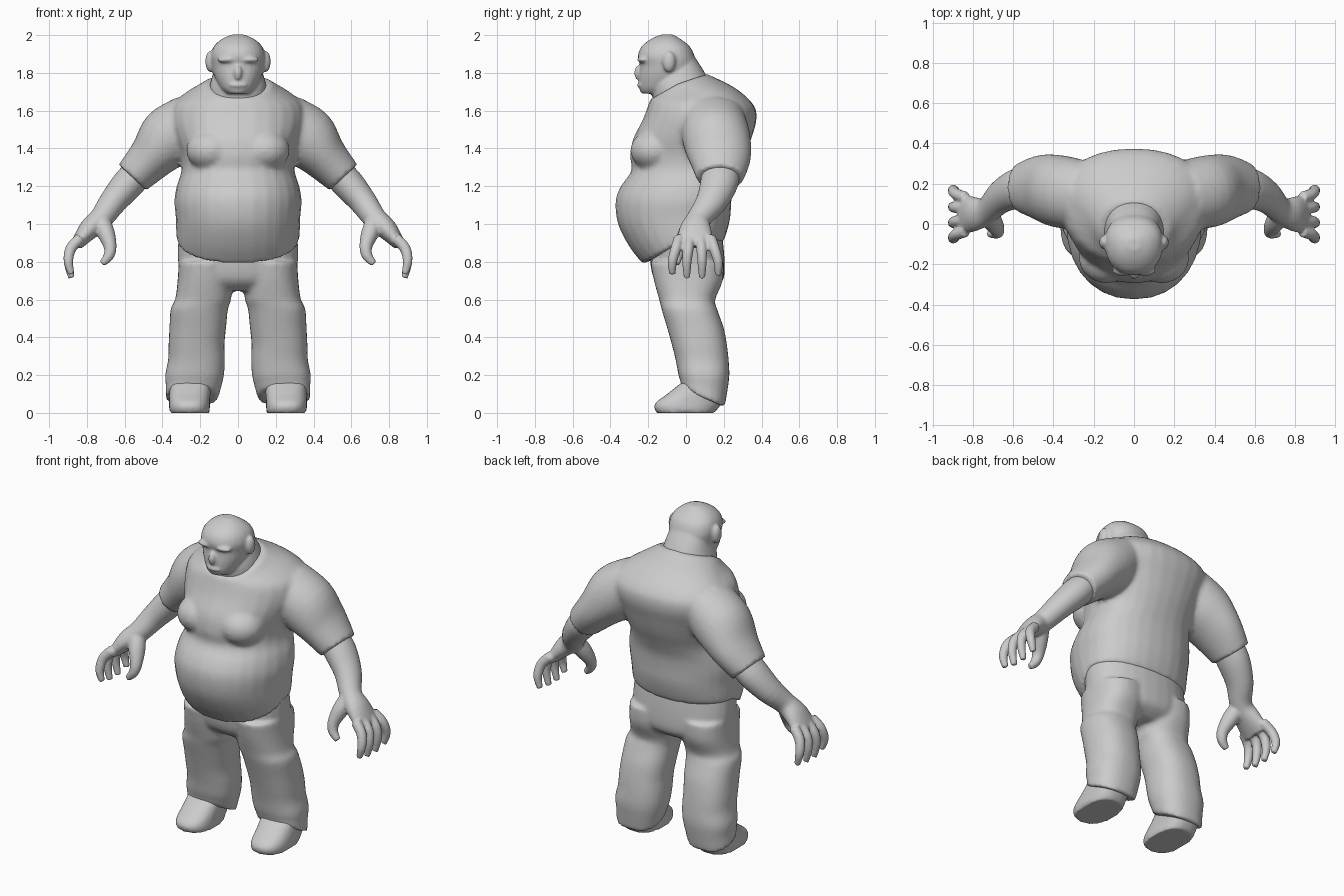
import bpy, bmesh, math
from mathutils import Vector, Matrix

grey = bpy.data.materials.new("plain_grey")
grey.diffuse_color = (0.6, 0.6, 0.6, 1)
SIDES = 28


def spline(rows, steps=4):
    """Catmull-Rom interpolation of any list of equal-length rows."""
    out = []
    for i in range(len(rows) - 1):
        p0, p1 = rows[max(i - 1, 0)], rows[i]
        p2, p3 = rows[i + 1], rows[min(i + 2, len(rows) - 1)]
        for k in range(steps):
            t = k / steps
            out.append([0.5 * (2 * b + (c - a) * t + (2 * a - 5 * b + 4 * c - d) * t * t
                               + (3 * b - a - 3 * c + d) * t ** 3)
                        for a, b, c, d in zip(p0, p1, p2, p3)])
    return out + [list(rows[-1])]


def skin(bm, rings):
    """Join rings of points into a closed solid."""
    vs = [[bm.verts.new(p) for p in r] for r in rings]
    n = len(vs[0])
    for a, b in zip(vs, vs[1:]):
        for i in range(n):
            j = (i + 1) % n
            bm.faces.new((a[i], a[j], b[j], b[i]))
    for r in (vs[0], vs[-1]):
        c = bm.verts.new(sum((v.co for v in r), Vector()) / n)
        for i in range(n):
            bm.faces.new((r[i], r[(i + 1) % n], c))


def stack(bm, rows, power=0.92, side=1):
    """Level rings: z, x centre, half width, front y, widest y, back y, front lift, back lift."""
    rings = []
    for z, xc, hw, yf, ym, yb, lf, lb in spline(rows):
        ring = []
        for i in range(SIDES):
            t = 2 * math.pi * i / SIDES
            c, s = (math.copysign(abs(f) ** power, f) for f in (math.cos(t), math.sin(t)))
            y = ym + s * (yb - ym if s > 0 else ym - yf)
            ring.append((side * (xc + hw * c), y, z + abs(s) * (lb if s > 0 else lf)))
        rings.append(ring)
    skin(bm, rings)


def tube(bm, rows, side=1):
    """Limb along a path: x, y, z, radius, depth radius (towards y)."""
    rows = spline(rows)
    pts = [Vector(r[:3]) for r in rows]
    rings = []
    for i, r in enumerate(rows):
        d = (pts[min(i + 1, len(pts) - 1)] - pts[max(i - 1, 0)]).normalized()
        v = (Vector((0, 1, 0)) - d * d.y).normalized()
        u = d.cross(v)
        ring = []
        for k in range(SIDES):
            t = 2 * math.pi * k / SIDES
            p = pts[i] + u * r[3] * math.cos(t) + v * r[4] * math.sin(t)
            ring.append((side * p.x, p.y, p.z))
        rings.append(ring)
    skin(bm, rings)


def ball(bm, centre, radii):
    m = Matrix.Translation(centre) @ Matrix.Diagonal((*radii, 1))
    bmesh.ops.create_uvsphere(bm, u_segments=20, v_segments=12, radius=1, matrix=m)


def finish(bm, name, voxel, smooth):
    """Fuse the overlapping solids into one soft surface."""
    bmesh.ops.recalc_face_normals(bm, faces=bm.faces)
    me = bpy.data.meshes.new(name)
    bm.to_mesh(me)
    bm.free()
    me.materials.append(grey)
    ob = bpy.data.objects.new(name, me)
    bpy.context.collection.objects.link(ob)
    r = ob.modifiers.new("fuse", 'REMESH')
    r.mode, r.voxel_size, r.use_smooth_shade = 'VOXEL', voxel, True
    s = ob.modifiers.new("soften", 'SMOOTH')
    s.factor, s.iterations = 0.5, smooth


# Shirt: barrel torso, chest, sleeves
bm = bmesh.new()
stack(bm, [
    (0.92, 0, 0.325, -0.23, 0, 0.20, -0.13, -0.01),
    (0.97, 0, 0.328, -0.30, 0, 0.22, -0.09, 0),
    (1.04, 0, 0.330, -0.36, 0, 0.235, -0.04, 0),
    (1.12, 0, 0.337, -0.373, 0.01, 0.24, 0, 0),
    (1.20, 0, 0.325, -0.345, 0.03, 0.25, 0, 0),
    (1.28, 0, 0.300, -0.29, 0.05, 0.28, 0, 0),
    (1.36, 0, 0.305, -0.295, 0.08, 0.315, 0, 0),
    (1.45, 0, 0.335, -0.28, 0.10, 0.345, 0, 0),
    (1.55, 0, 0.365, -0.23, 0.13, 0.373, 0, 0),
    (1.63, 0, 0.35, -0.20, 0.13, 0.358, 0, 0),
    (1.70, 0, 0.27, -0.19, 0.09, 0.26, -0.04, 0.02),
    (1.745, 0, 0.175, -0.18, -0.04, 0.11, -0.08, 0.05)])
for s in (1, -1):
    ball(bm, (s * 0.14, -0.165, 1.39), (0.135, 0.13, 0.11))
    tube(bm, [(0.24, 0.14, 1.56, 0.14, 0.17), (0.36, 0.16, 1.46, 0.165, 0.18),
              (0.46, 0.18, 1.35, 0.125, 0.165), (0.56, 0.18, 1.245, 0.10, 0.125)], s)
finish(bm, "shirt", 0.014, 4)

# Trousers: hips and two baggy legs
bm = bmesh.new()
stack(bm, [
    (0.645, 0, 0.20, -0.10, 0.02, 0.12, 0, 0),
    (0.70, 0, 0.29, -0.165, 0.02, 0.195, 0, 0),
    (0.80, 0, 0.318, -0.19, 0.02, 0.205, 0, 0),
    (0.96, 0, 0.315, -0.20, 0, 0.19, 0, 0)])
for s in (1, -1):
    stack(bm, [
        (0.08, 0.245, 0.14, -0.025, 0.09, 0.205, 0.06, -0.05),
        (0.14, 0.235, 0.147, -0.03, 0.09, 0.22, 0.03, -0.02),
        (0.20, 0.23, 0.156, -0.04, 0.09, 0.23, 0, 0),
        (0.28, 0.22, 0.15, -0.055, 0.08, 0.226, 0, 0),
        (0.36, 0.22, 0.148, -0.075, 0.07, 0.217, 0, 0),
        (0.45, 0.213, 0.15, -0.10, 0.05, 0.20, 0, 0),
        (0.55, 0.205, 0.152, -0.13, 0.02, 0.165, 0, 0),
        (0.60, 0.185, 0.148, -0.142, 0.01, 0.155, 0, 0),
        (0.70, 0.175, 0.145, -0.17, 0.02, 0.195, 0, 0),
        (0.80, 0.17, 0.145, -0.19, 0.02, 0.20, 0, 0)], 0.85, s)
finish(bm, "trousers", 0.014, 4)

# Shoes
for s, label in ((1, "left_shoe"), (-1, "right_shoe")):
    bm = bmesh.new()
    stack(bm, [
        (0.0, 0.255, 0.105, -0.155, 0.0, 0.15, 0, 0),
        (0.03, 0.257, 0.108, -0.168, 0.0, 0.175, 0, 0),
        (0.06, 0.257, 0.108, -0.155, 0.02, 0.195, 0, 0),
        (0.10, 0.255, 0.11, -0.10, 0.06, 0.20, 0, 0),
        (0.16, 0.25, 0.11, -0.025, 0.08, 0.19, 0, 0)], 0.8, s)
    finish(bm, label, 0.011, 2)

# Forearms and hands
for s, label in ((1, "left_arm"), (-1, "right_arm")):
    bm = bmesh.new()
    tube(bm, [(0.51, 0.185, 1.29, 0.08, 0.10), (0.58, 0.175, 1.215, 0.085, 0.10),
              (0.66, 0.135, 1.12, 0.073, 0.083), (0.725, 0.07, 1.03, 0.062, 0.065),
              (0.79, 0.05, 0.97, 0.055, 0.085), (0.855, 0.05, 0.89, 0.032, 0.10)], s)
    for base, tip, low in ((-0.035, -0.072, 0.735), (0.02, 0.005, 0.715),
                           (0.08, 0.085, 0.715), (0.13, 0.17, 0.73)):
        tube(bm, [(0.835, base, 0.925, 0.03, 0.03), (0.885, (base + tip) / 2, 0.87, 0.029, 0.028),
                  (0.898, tip, 0.80, 0.025, 0.025), (0.882, tip, low, 0.017, 0.017)], s)
    tube(bm, [(0.735, 0.06, 1.03, 0.05, 0.05), (0.70, 0.01, 0.955, 0.047, 0.05),
              (0.677, -0.03, 0.88, 0.034, 0.036), (0.685, -0.045, 0.83, 0.028, 0.028),
              (0.72, -0.05, 0.79, 0.018, 0.018)], s)
    finish(bm, label, 0.008, 3)

# Head: neck, skull, brow, nose, lips, ears
bm = bmesh.new()
stack(bm, [
    (1.60, 0, 0.16, -0.16, -0.02, 0.15, 0, 0),
    (1.72, 0, 0.152, -0.185, -0.03, 0.135, 0, 0),
    (1.80, 0, 0.132, -0.16, -0.03, 0.10, 0, 0),
    (1.88, 0, 0.11, -0.12, -0.04, 0.05, 0, 0)])
stack(bm, [
    (1.69, 0, 0.06, -0.235, -0.15, -0.05, 0, 0),
    (1.72, 0, 0.095, -0.248, -0.12, 0.0, 0, 0),
    (1.78, 0, 0.125, -0.25, -0.10, 0.05, 0, 0),
    (1.84, 0, 0.14, -0.245, -0.09, 0.055, 0, 0),
    (1.89, 0, 0.145, -0.255, -0.09, 0.045, 0, 0),
    (1.94, 0, 0.128, -0.235, -0.09, 0.02, 0, 0),
    (1.98, 0, 0.085, -0.185, -0.10, -0.03, 0, 0),
    (2.003, 0, 0.03, -0.13, -0.10, -0.07, 0, 0)])
ball(bm, (0, -0.25, 1.80), (0.022, 0.024, 0.04))
ball(bm, (0, -0.235, 1.735), (0.05, 0.024, 0.016))
for s in (1, -1):
    ball(bm, (s * 0.055, -0.228, 1.87), (0.055, 0.03, 0.018))
    ball(bm, (s * 0.147, -0.09, 1.86), (0.026, 0.035, 0.056))
finish(bm, "head", 0.008, 3)
